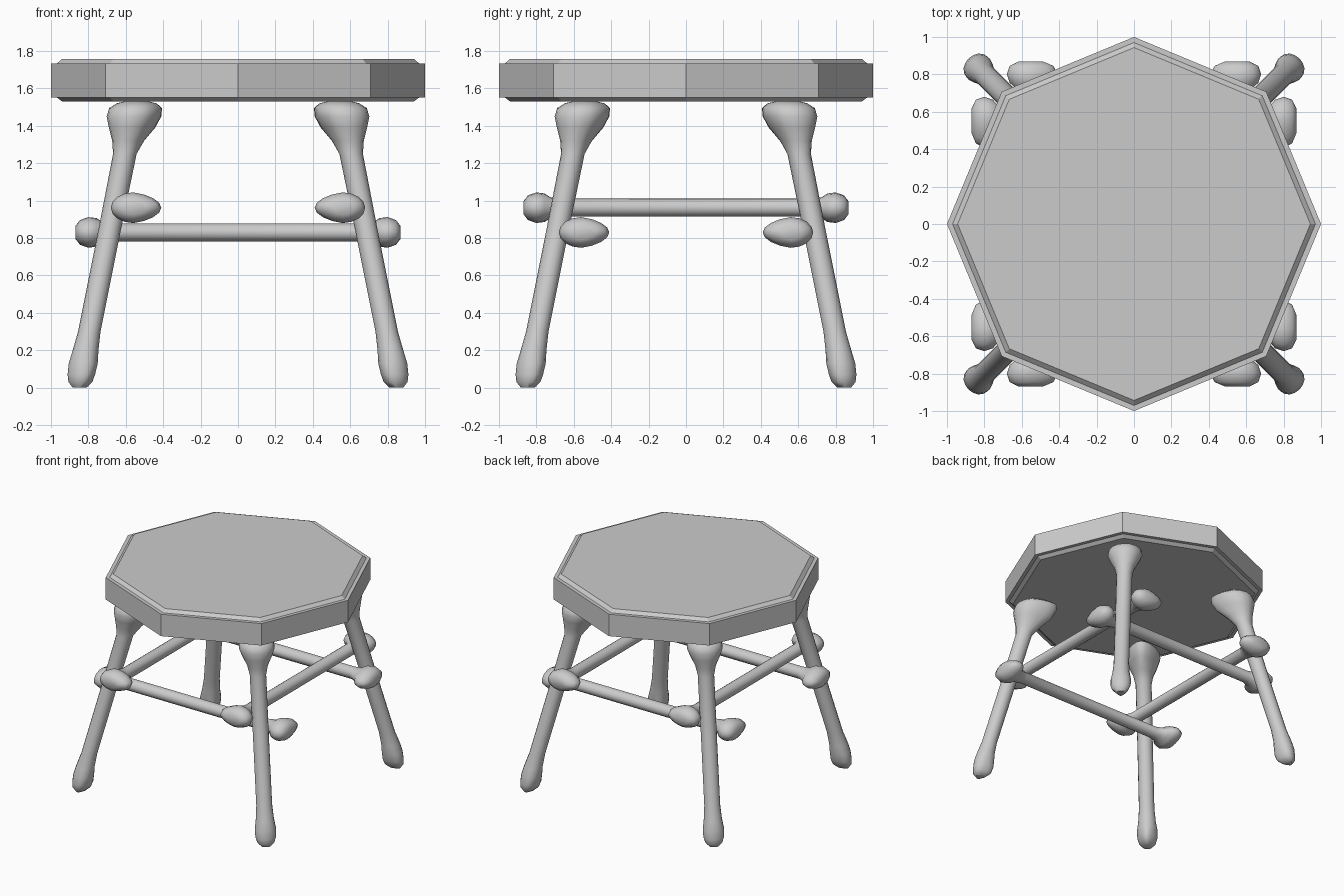
import bpy, bmesh
from math import cos, sin, pi, sqrt
from mathutils import Vector

if "Cube" in bpy.data.objects:
    bpy.data.objects.remove(bpy.data.objects["Cube"])


def loft(name, rings, smooth=True):
    """Skin a list of equally sized point rings and cap both ends."""
    bm = bmesh.new()
    loops = [[bm.verts.new(p) for p in ring] for ring in rings]
    n = len(loops[0])
    for a, b in zip(loops, loops[1:]):
        for i in range(n):
            j = (i + 1) % n
            bm.faces.new((a[i], a[j], b[j], b[i]))
    bm.faces.new(loops[0])
    bm.faces.new(loops[-1])
    bmesh.ops.recalc_face_normals(bm, faces=bm.faces[:])
    mesh = bpy.data.meshes.new(name)
    bm.to_mesh(mesh)
    bm.free()
    ob = bpy.data.objects.new(name, mesh)
    bpy.context.collection.objects.link(ob)
    if smooth:
        bpy.ops.object.select_all(action='DESELECT')
        bpy.context.view_layer.objects.active = ob
        ob.select_set(True)
        bpy.ops.object.shade_smooth_by_angle(angle=0.9)
    return ob


def teardrop(centre, u, v, outer, inner, half, n=16):
    """Cross-section: rounded towards +u, drawn out to a tip towards -u."""
    k = 0.35 * max(0.0, min(1.0, 2 * (inner / outer - 1)))
    pts = []
    for i in range(n):
        t = 2 * pi * i / n
        c = cos(t)
        pts.append(centre + u * c * (outer if c > 0 else inner)
                   + v * half * sin(t) * (1 + k * min(c, 0)))
    return pts


def mirror(ob, x, y):
    m = ob.modifiers.new("Mirror", 'MIRROR')
    m.use_axis = (x, y, False)
    m.use_mirror_merge = False


# Octagonal seat with a small raised, chamfered panel above and below
profile = [(0.94, 1.53), (0.97, 1.552), (1.0, 1.552),
           (1.0, 1.732), (0.97, 1.732), (0.943, 1.756)]
loft("seat", [[(r * cos(i * pi / 4), r * sin(i * pi / 4), z) for i in range(8)]
              for r, z in profile], smooth=False)

# Splayed bone-shaped legs: height, outer, inner, half width
leg = [(0.0, .02, .06, .035), (0.03, .05, .09, .065), (0.07, .062, .095, .078),
       (0.13, .072, .085, .08), (0.2, .07, .07, .068), (0.3, .06, .06, .06),
       (0.8, .06, .06, .06), (1.25, .064, .064, .062), (1.32, .085, .11, .078),
       (1.39, .115, .175, .112), (1.45, .14, .195, .135), (1.495, .135, .19, .13),
       (1.52, .10, .15, .095), (1.533, .05, .08, .05)]
radial = Vector((1, 1, 0)).normalized()
tangent = Vector((-1, 1, 0)).normalized()
legs = loft("legs", [teardrop(radial * (sqrt(2) * (0.855 - 0.2 * z)) + Vector((0, 0, z)),
                              radial, tangent, o, i, h) for z, o, i, h in leg])
mirror(legs, True, True)

# Bone-shaped stretchers, a lower pair along x and a higher pair along y
end = [(0.66, .048, .048, .048), (0.725, .07, .085, .056), (0.755, .105, .13, .076),
       (0.80, .12, .15, .082), (0.845, .105, .13, .066), (0.868, .06, .075, .036)]
bone = [(-s, o, i, h) for s, o, i, h in reversed(end)] + end
X, Y, Z = Vector((1, 0, 0)), Vector((0, 1, 0)), Vector((0, 0, 1))
for name, along, out, z in (("side_to_side_stretchers", X, Y, 0.83),
                            ("front_to_back_stretchers", Y, X, 0.962)):
    ob = loft(name, [teardrop(along * s + out * 0.56 + Z * z, out, Z, o, i, h)
                     for s, o, i, h in bone])
    mirror(ob, out is X, out is Y)
